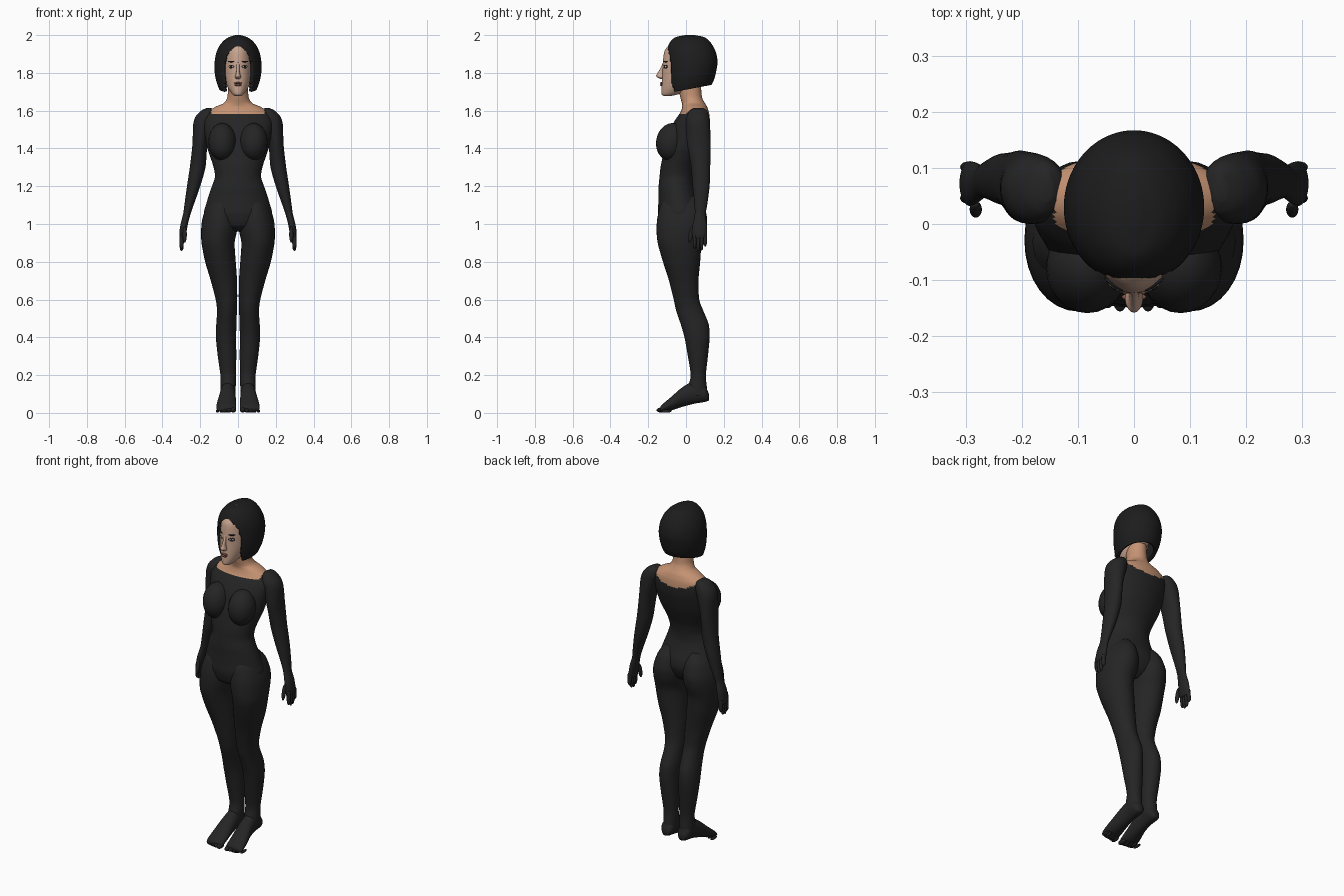
import bpy
import bmesh
from math import cos, sin, pi, sqrt
from mathutils import Matrix, Vector

cube = bpy.data.objects.get("Cube")
if cube:
    bpy.data.objects.remove(cube, do_unlink=True)


def material(name, red, green, blue):
    mat = bpy.data.materials.new(name)
    mat.use_nodes = True
    colour = (red, green, blue, 1)
    mat.diffuse_color = colour
    shader = mat.node_tree.nodes["Principled BSDF"]
    shader.inputs["Base Color"].default_value = colour
    shader.inputs["Roughness"].default_value = 0.8
    return mat


suit = material("suit black", .018, .018, .018)
hair_dark = material("hair black", .012, .012, .013)
skin = material("warm skin", .56, .29, .17)
face_skin = material("face skin", .58, .37, .27)
lip = material("lip brown", .24, .09, .07)
eye_white = material("eye white", .6, .57, .54)
eye_dark = material("eye dark", .02, .015, .012)


def finish(name, bm, mats, mirror=False):
    """Turn a bmesh into a smooth object, optionally mirrored to the right side."""
    bmesh.ops.recalc_face_normals(bm, faces=bm.faces)
    mesh = bpy.data.meshes.new(name)
    bm.to_mesh(mesh)
    bm.free()
    obj = bpy.data.objects.new(name, mesh)
    bpy.context.collection.objects.link(obj)
    for mat in mats:
        mesh.materials.append(mat)
    mesh.shade_smooth()
    if mirror:
        mod = obj.modifiers.new("Mirror", "MIRROR")
        mod.use_bisect_axis[0] = False
        mod.use_mirror_merge = False
    return obj


def smooth_rows(rows, steps):
    """Interpolate sections with a soft spline."""
    out = []
    for i in range(len(rows) - 1):
        before, start, end, after = (
            Vector(rows[max(0, min(len(rows) - 1, i + k))]) for k in (-1, 0, 1, 2))
        for step in range(steps):
            t = step / steps
            tan_a, tan_b = (end - before) * .4, (after - start) * .4
            ease = t * t * (3 - 2 * t)
            out.append(start.lerp(end, ease) + tan_a * (t * (1 - t) ** 2)
                       - tan_b * (t * t * (1 - t)))
    return out + [Vector(rows[-1])]


def loft_mesh(rows, axis="z", segs=32, steps=4, caps=True):
    """Rows are (position, u low, u high, v low, v high) of elliptical sections."""
    bm = bmesh.new()
    rings = []
    for pos, u0, u1, v0, v1 in smooth_rows([Vector(r) for r in rows], steps):
        ring = []
        for k in range(segs):
            angle = 2 * pi * k / segs
            u = (u0 + u1) / 2 + (u1 - u0) / 2 * cos(angle)
            v = (v0 + v1) / 2 + (v1 - v0) / 2 * sin(angle)
            ring.append(bm.verts.new((u, v, pos) if axis == "z" else (u, pos, v)))
        rings.append(ring)
    for low, high in zip(rings, rings[1:]):
        for k in range(segs):
            n = (k + 1) % segs
            bm.faces.new((low[k], low[n], high[n], high[k]))
    if caps:
        bm.faces.new(rings[0])
        bm.faces.new(rings[-1])
    return bm


def centred(rows):
    return [(z, -half, half, front, back) for z, half, front, back in rows]


def ellipsoid(name, centre, radii, mat, mirror=False, turn=0, axis="Z"):
    bm = bmesh.new()
    bmesh.ops.create_uvsphere(bm, u_segments=24, v_segments=14, radius=1)
    place = (Matrix.Translation(centre) @ Matrix.Rotation(turn, 4, axis)
             @ Matrix.Diagonal((*radii, 1)))
    bmesh.ops.transform(bm, matrix=place, verts=bm.verts)
    return finish(name, bm, [mat], mirror)


# Torso and neck, with the bare neckline chosen by height
torso = loft_mesh(centred([
    (.96, .06, -.08, .02), (.99, .14, -.13, .06), (1.05, .18, -.148, .085),
    (1.1, .17, -.147, .08), (1.15, .155, -.145, .06), (1.2, .138, -.145, .045),
    (1.25, .122, -.14, .045), (1.3, .129, -.135, .055), (1.35, .145, -.125, .075),
    (1.4, .162, -.115, .095), (1.45, .172, -.1, .11), (1.5, .18, -.085, .122),
    (1.55, .185, -.058, .126), (1.59, .165, -.03, .122), (1.62, .12, -.02, .112),
    (1.64, .075, -.022, .1), (1.67, .057, -.03, .085), (1.72, .052, -.04, .08),
    (1.76, .05, -.04, .08)]), segs=64, steps=5)
for f in torso.faces:
    c = f.calc_center_median()
    neckline = 1.58 if c.y < .06 else 1.55 + 2 * c.x * c.x
    f.material_index = int(c.z > neckline and abs(c.x) < .142)
finish("torso", torso, [suit, skin])

# Bust
ellipsoid("bust", (.083, -.078, 1.435), (.074, .08, .1), suit, True, -.2, "X")

# Legs
finish("legs", loft_mesh([
    (1.15, .04, .12, -.1, .05), (1.1, .015, .162, -.135, .092),
    (1.03, .002, .188, -.152, .112), (.97, .004, .195, -.156, .105),
    (.9, .018, .193, -.15, .083), (.8, .012, .174, -.122, .075),
    (.7, .005, .144, -.09, .066), (.6, .004, .118, -.065, .07),
    (.54, .006, .111, -.052, .092), (.47, .008, .115, -.028, .12),
    (.4, .01, .117, -.008, .125), (.3, .009, .107, .01, .116),
    (.2, .011, .093, .025, .105), (.14, .012, .093, .012, .11),
    (.09, .015, .092, .01, .116)]), [suit], True)

# Feet, heel to toe
finish("feet", loft_mesh([
    (.121, .035, .07, .065, .1), (.1, .018, .09, .058, .14),
    (.04, .014, .093, .048, .165), (-.02, .012, .1, .032, .135),
    (-.08, .01, .112, .012, .083), (-.12, .01, .115, .003, .05),
    (-.135, .015, .11, .002, .035)], axis="y"), [suit], True)
for i in range(5):
    size = .014 - .0015 * i
    ellipsoid("toe", (.025 + .021 * i, -.128 + .006 * i, size + .001),
              (size, .028, size), suit, True)

# Arms with palms
finish("arms", loft_mesh([
    (1.615, .145, .165, .04, .09), (1.6, .125, .195, .018, .11),
    (1.57, .12, .224, .003, .122), (1.53, .13, .237, 0, .127),
    (1.45, .155, .24, .003, .13), (1.4, .164, .243, .01, .131),
    (1.3, .172, .255, .027, .128), (1.2, .2, .27, .035, .125),
    (1.1, .235, .284, .045, .112), (1.05, .252, .291, .046, .104),
    (1, .265, .304, .036, .11), (.95, .274, .311, .032, .112),
    (.925, .281, .309, .036, .11)]), [suit], True)

# Fingers and thumbs
for i, tip in enumerate((.868, .857, .86, .88)):
    y = .046 + .0185 * i
    rows = [(.95, .283, .308, y - .01, y + .01), (.9, .287, .31, y - .009, y + .009),
            (tip + .01, .29, .307, y - .007, y + .007),
            (tip, .297, .301, y - .002, y + .002)]
    finish("finger", loft_mesh(rows, segs=12), [suit], True)
ellipsoid("thumb", (.282, .026, .945), (.011, .012, .045), suit, True, -.2, "X")

# Head
finish("head", loft_mesh(centred([
    (1.677, .015, -.115, -.085), (1.687, .03, -.13, -.04), (1.72, .053, -.13, .03),
    (1.76, .068, -.127, .07), (1.8, .075, -.125, .1), (1.86, .077, -.122, .12),
    (1.92, .07, -.112, .12), (1.96, .05, -.075, .1), (1.98, .02, -.02, .06)]),
    segs=40), [face_skin])

# Nose, ears and lips
finish("nose", loft_mesh(centred([
    (1.768, .01, -.135, -.11), (1.778, .016, -.154, -.11), (1.787, .014, -.158, -.11),
    (1.8, .01, -.15, -.11), (1.83, .008, -.133, -.11), (1.855, .008, -.122, -.11)]),
    segs=16), [face_skin])
ellipsoid("ears", (.078, .005, 1.81), (.01, .02, .033), skin, True)
ellipsoid("upper_lip", (0, -.13, 1.746), (.022, .007, .005), lip)
ellipsoid("lower_lip", (0, -.13, 1.736), (.019, .008, .006), lip)

# Eyes and brows, turned to follow the face
for name, out, size, height, mat in (
        ("eyelids", 0, .019, .0105, eye_dark), ("eye_whites", .002, .014, .006, eye_white),
        ("irises", .004, .006, .0065, eye_dark)):
    ellipsoid(name, (.034 + out / 2, -.109 - out, 1.833), (size, .004, height),
              mat, True, .6)
ellipsoid("brows", (.036, -.108, 1.86), (.02, .004, .004), hair_dark, True, .6)

# Bobbed hair: a shell dropping toward the front, with an arched face opening
hair = loft_mesh(centred([
    (1.73, .1, -.095, .135), (1.76, .112, -.102, .15), (1.8, .122, -.105, .16),
    (1.85, .125, -.107, .167), (1.9, .118, -.107, .16), (1.94, .102, -.1, .143),
    (1.97, .078, -.082, .122), (1.99, .048, -.055, .095), (2, .012, -.005, .045)]),
    segs=96, steps=6)
for v in hair.verts:
    v.co.z -= (2 - v.co.z) * .7 * (.1 - v.co.y)


def in_opening(c):
    rise = max(0, (c.z - 1.84) / .095)
    return c.y < -.01 and rise < 1 and abs(c.x) < .073 * sqrt(1 - rise * rise)


open_faces = [f for f in hair.faces
              if len(f.verts) > 4 and f.calc_center_median().z < 1.8
              or in_opening(f.calc_center_median())]
bmesh.ops.delete(hair, geom=open_faces, context="FACES")
shell = finish("hair", hair, [hair_dark]).modifiers.new("Thickness", "SOLIDIFY")
shell.thickness = .018
shell.offset = -1

# Parting line on the crown
ellipsoid("hair_parting", (0, -.02, 1.988), (.002, .032, .009), skin, False, .25, "X")
